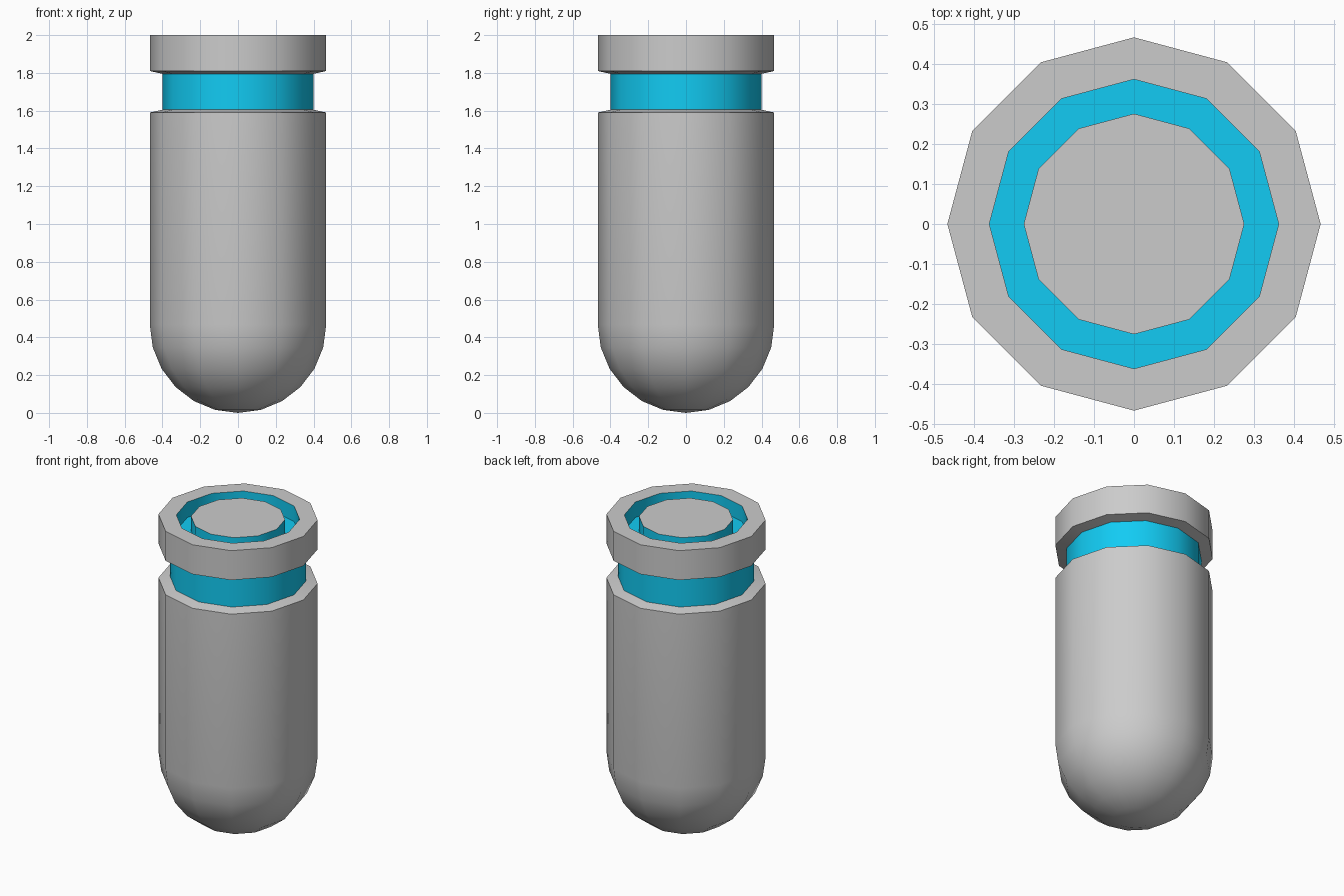
import bpy, bmesh
from math import sin, cos, pi, radians

if "Cube" in bpy.data.objects:
    bpy.data.objects.remove(bpy.data.objects["Cube"])

SIDES, R = 12, 0.467
NECK, RIM, HUB = 0.40, 0.362, 0.276

blue = bpy.data.materials.new("blue")
blue.diffuse_color = (0.006, 0.6, 0.9, 1)
blue.use_nodes = True
blue.node_tree.nodes["Principled BSDF"].inputs["Base Color"].default_value = blue.diffuse_color


def lathe(name, profile, mat=None):
    """Revolve a (radius, z) profile around z; radius 0 becomes a pole."""
    bm = bmesh.new()
    rings = []
    for r, z in profile:
        if r < 1e-6:
            rings.append([bm.verts.new((0, 0, z))] * SIDES)
        else:
            rings.append([bm.verts.new((r * cos(2 * pi * i / SIDES),
                                        r * sin(2 * pi * i / SIDES), z))
                          for i in range(SIDES)])
    for a, b in zip(rings, rings[1:]):
        for i in range(SIDES):
            j = (i + 1) % SIDES
            # dict drops the doubled vertex at a pole, keeping the order
            bm.faces.new(list(dict.fromkeys((a[i], a[j], b[j], b[i]))))
    mesh = bpy.data.meshes.new(name)
    bm.to_mesh(mesh)
    bm.free()
    obj = bpy.data.objects.new(name, mesh)
    bpy.context.collection.objects.link(obj)
    if mat:
        mesh.materials.append(mat)
    bpy.ops.object.select_all(action='DESELECT')
    obj.select_set(True)
    bpy.context.view_layer.objects.active = obj
    bpy.ops.object.shade_smooth_by_angle(angle=radians(40))
    return obj


# Main body: hemispherical bottom, straight wall, sloped shoulder
dome = [(R * sin(k * pi / 12), R - R * cos(k * pi / 12)) for k in range(7)]
lathe("capsule_body", dome + [(R, 1.59), (NECK, 1.605)])

# Coloured band in the neck recess
lathe("neck_band", [(NECK, 1.605), (NECK, 1.795)], blue)

# Top collar with flat rim
lathe("top_collar", [(NECK, 1.795), (R, 1.81), (R, 2.0), (RIM, 2.0)])

# Coloured circular channel in the top
lathe("top_channel", [(RIM, 2.0), (RIM, 1.9), (HUB, 1.9), (HUB, 1.995)], blue)

# Flat centre disc
lathe("centre_disc", [(HUB, 1.995), (0, 1.995)])
